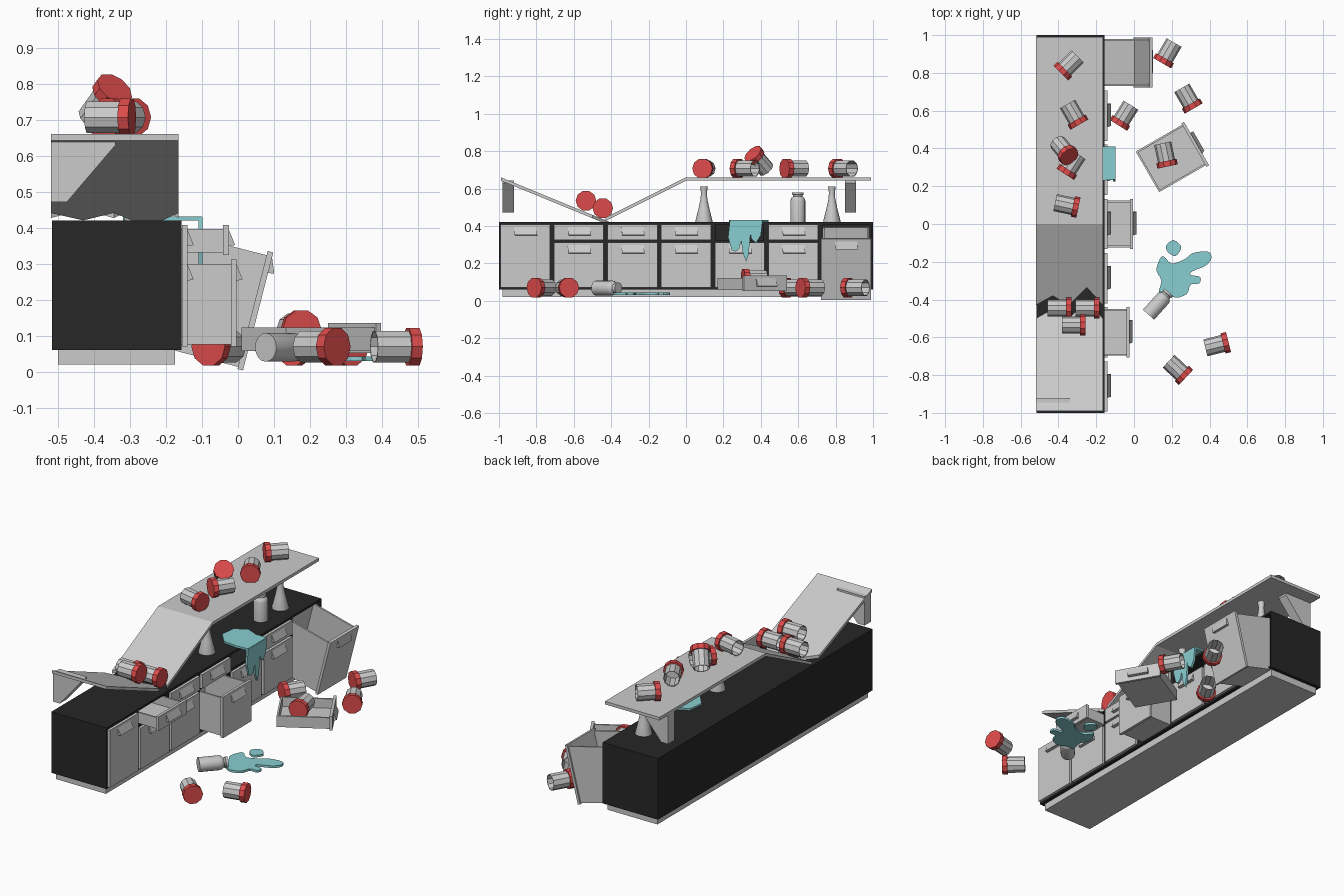
import bpy, bmesh, math
from mathutils import Vector, Matrix

if "Cube" in bpy.data.objects:
    bpy.data.objects.remove(bpy.data.objects["Cube"])


def material(name, rgb):
    m = bpy.data.materials.new(name)
    m.diffuse_color = (*rgb, 1)
    m.use_nodes = True
    m.node_tree.nodes["Principled BSDF"].inputs["Base Color"].default_value = m.diffuse_color
    return m


RED = material("red", (0.72, 0.07, 0.07))
CYAN = material("cyan", (0.25, 0.62, 0.64))
DARK = material("dark", (0.02, 0.02, 0.02))


def finish(name, bm, mat=None, matrix=None, smooth=False):
    bmesh.ops.recalc_face_normals(bm, faces=bm.faces)
    me = bpy.data.meshes.new(name)
    bm.to_mesh(me)
    bm.free()
    ob = bpy.data.objects.new(name, me)
    bpy.context.collection.objects.link(ob)
    if mat:
        me.materials.append(mat)
    if matrix:
        ob.matrix_world = matrix
    if smooth:
        bpy.context.view_layer.objects.active = ob
        ob.select_set(True)
        bpy.ops.object.shade_smooth_by_angle(angle=math.radians(35))
        ob.select_set(False)
    return ob


def add_box(bm, lo, hi):
    lo, hi = Vector(lo), Vector(hi)
    m = Matrix.Translation((lo + hi) / 2) @ Matrix.Diagonal((*(hi - lo), 1))
    bmesh.ops.create_cube(bm, size=1, matrix=m)


def box(name, lo, hi, mat=None):
    bm = bmesh.new()
    add_box(bm, lo, hi)
    return finish(name, bm, mat)


def add_prism(bm, pts, offset):
    a = [bm.verts.new(p) for p in pts]
    b = [bm.verts.new(Vector(p) + Vector(offset)) for p in pts]
    bm.faces.new(a)
    bm.faces.new(b[::-1])
    for i in range(len(a)):
        j = (i + 1) % len(a)
        bm.faces.new((a[i], b[i], b[j], a[j]))


def prism(name, pts, offset, mat=None):
    bm = bmesh.new()
    add_prism(bm, pts, offset)
    return finish(name, bm, mat)


def lathe(name, profile, sides, matrix, mat=None, smooth=False):
    bm = bmesh.new()
    rings = []
    for r, z in profile:
        rings.append([bm.verts.new((r * math.cos(t), r * math.sin(t), z))
                      for t in (2 * math.pi * i / sides for i in range(sides))])
    for a, b in zip(rings, rings[1:]):
        for i in range(sides):
            j = (i + 1) % sides
            bm.faces.new((a[i], a[j], b[j], b[i]))
    bm.faces.new(rings[0])
    bm.faces.new(rings[-1])
    return finish(name, bm, mat, matrix, smooth)


def smooth_loop(pts, steps=3):
    out, n = [], len(pts)
    P = [Vector(p) for p in pts]
    for i in range(n):
        a, b, c, d = P[i - 1], P[i], P[(i + 1) % n], P[(i + 2) % n]
        for s in range(steps):
            t = s / steps
            out.append(0.5 * (2 * b + (c - a) * t + (2 * a - 5 * b + 4 * c - d) * t * t
                              + (3 * b - a - 3 * c + d) * t ** 3))
    return out


# Cabinet body and plinth
body = box("cabinet_body", (-0.517, -1, 0.06), (-0.157, 1, 0.42), DARK)
box("plinth", (-0.5, -0.98, 0.02), (-0.175, 0.98, 0.06))


# Drawers: front face at local x=0, bottom at z=0
def drawer(name, height, matrix, tray=False):
    bm = bmesh.new()
    add_box(bm, (-0.016, -0.133, 0), (0, 0.133, height))
    top = height - 0.014
    add_prism(bm, [(0, -0.06, top), (0.017, -0.055, top - 0.042), (0, -0.055, top - 0.045)], (0, 0.12, 0))
    if tray:
        z1 = height - 0.012
        add_box(bm, (-0.3, -0.124, 0.006), (-0.016, 0.124, 0.016))
        add_box(bm, (-0.3, -0.124, 0.016), (-0.29, 0.124, z1))
        for y in (-0.124, 0.114):
            add_box(bm, (-0.29, y, 0.016), (-0.016, y + 0.01, z1))
    return finish(name, bm, None, matrix)


UP, LOW, FULL = (0.325, 0.083), (0.07, 0.242), (0.07, 0.338)
centres = [-0.86 + 0.2867 * i for i in range(7)]
opened = {(1, UP): -0.025, (3, LOW): -0.004, (4, UP): None, (6, FULL): None}
for i, y in enumerate(centres):
    for z, h in ([FULL] if i in (0, 6) else [UP, LOW]):
        key = (i, (z, h))
        x = opened.get(key, -0.14)
        if key in opened:
            cut = box("drawer_cutter", (-0.48, y - 0.128, z), (-0.1, y + 0.128, z + h))
            cut.hide_render = True
            cut.hide_viewport = True
            mod = body.modifiers.new("opening", 'BOOLEAN')
            mod.operation, mod.object = 'DIFFERENCE', cut
        if x is not None:
            drawer("drawer", h, Matrix.Translation((x, y, z)), key in opened)
drawer("tilted_drawer", 0.338, Matrix.Translation((0.014, 0.855, 0.004))
       @ Matrix.Rotation(math.radians(14.4), 4, 'Y'), True)
drawer("fallen_drawer", 0.083, Matrix.Translation((0.331, 0.426, 0.052))
       @ Matrix.Rotation(math.radians(30), 4, 'Z'), True)

# Broken shelf with jagged edges
X0, X1 = -0.52, -0.165
jag = [(X0, -0.43), (-0.43, -0.38), (-0.345, -0.43), (-0.25, -0.335), (X1, -0.43)]
bm = bmesh.new()
add_prism(bm, [(X0, 0, 0.66), (X1, 0, 0.66), (X1, 0.99, 0.66), (X0, 0.99, 0.66)], (0, 0, -0.018))
add_prism(bm, [(X1, 0, 0.66), (X0, 0, 0.66)] + [(x, y, 0.66 + 0.5 * y) for x, y in jag], (0, 0, -0.018))
finish("shelf_long_piece", bm)
prism("shelf_short_piece", [(X1, -0.99, 0.66), (X0, -0.99, 0.66)]
      + [(x, y - 0.07, 0.66 - 0.41 * (y + 0.92)) for x, y in jag], (0, 0, -0.018))
for y in (-0.98, 0.85):
    prism("shelf_bracket", [(X0, y, 0.642), (X0, y, 0.472), (-0.475, y, 0.472), (-0.34, y, 0.63),
                            (-0.34, y, 0.642)], (0, 0.06, 0))


# Jars with red lids
def jar(pos, d):
    m = Matrix.Translation(pos) @ Vector(d).to_track_quat('Z', 'Y').to_matrix().to_4x4()
    lathe("jar", [(0.042, 0.03), (0.042, -0.064), (0.046, -0.064), (0.046, 0.034)], 10, m)
    lathe("jar_lid", [(0.055, 0.032), (0.055, 0.062)], 10, m, RED)


def heading(deg, z=0):
    return (math.cos(math.radians(deg)), math.sin(math.radians(deg)), z)


for x, y, z, a in [(-0.343, 0.842, 0.707, 225), (-0.32, 0.58, 0.707, -60), (-0.33, 0.315, 0.707, 237),
                   (-0.355, 0.1, 0.707, -12), (-0.393, -0.445, 0.495, 0), (-0.245, -0.445, 0.495, 0),
                   (-0.318, -0.535, 0.535, 0), (0.18, 0.905, 0.07, 240), (0.285, 0.665, 0.07, -60),
                   (-0.05, 0.575, 0.07, 238), (0.165, 0.365, 0.118, -78), (0.44, -0.64, 0.07, 14),
                   (0.23, -0.77, 0.07, -43)]:
    jar((x, y, z), heading(a))
jar((-0.372, 0.392, 0.746), (0.5, -0.6, 0.7))

# Bottles and flasks
bottle = [(0.04, 0), (0.04, 0.115), (0.036, 0.128), (0.026, 0.137), (0.026, 0.145), (0.03, 0.147), (0.03, 0.16)]
flask = [(0.046, 0), (0.046, 0.006), (0.03, 0.07), (0.018, 0.125), (0.016, 0.16), (0.021, 0.192)]
lathe("bottle", bottle, 16, Matrix.Translation((-0.27, 0.598, 0.42)), None, True)
lathe("spilled_bottle", bottle, 16, Matrix.Translation((0.077, -0.48, 0.068))
      @ Vector(heading(48)).to_track_quat('Z', 'Y').to_matrix().to_4x4(), None, True)
for y in (0.096, 0.78):
    lathe("flask", flask, 16, Matrix.Translation((-0.27, y, 0.42)), None, True)

# Spilled liquid on the floor
puddle = [(0.13, -0.2), (0.155, -0.17), (0.2, -0.21), (0.27, -0.185), (0.31, -0.155), (0.39, -0.145),
          (0.41, -0.18), (0.38, -0.22), (0.31, -0.25), (0.3, -0.27), (0.35, -0.28), (0.345, -0.315),
          (0.3, -0.32), (0.28, -0.37), (0.22, -0.39), (0.17, -0.365), (0.13, -0.37), (0.145, -0.3), (0.12, -0.25)]
drop = [(0.21, -0.085), (0.25, -0.12), (0.235, -0.155), (0.215, -0.17), (0.18, -0.15), (0.17, -0.115)]
for nm, loop in (("puddle", puddle), ("puddle_drop", drop)):
    prism(nm, smooth_loop([(x, y, 0.043) for x, y in loop]), (0, 0, -0.013), CYAN)

# Spill on the worktop running over the edge
top = [(-0.1, 0.235), (-0.1, 0.41), (-0.17, 0.41), (-0.24, 0.44), (-0.31, 0.4), (-0.32, 0.31), (-0.26, 0.24), (-0.17, 0.23)]
prism("worktop_spill", [(x, y, 0.431) for x, y in top], (0, 0, -0.011), CYAN)
drips = [(0.235, 0.43), (0.41, 0.43), (0.4, 0.35), (0.375, 0.31), (0.35, 0.33), (0.345, 0.36), (0.335, 0.25), (0.322, 0.21),
         (0.305, 0.25), (0.295, 0.32), (0.285, 0.28), (0.265, 0.262), (0.245, 0.27), (0.225, 0.34)]
prism("spill_drips", [(-0.098, y, z) for y, z in drips], (-0.012, 0, 0), CYAN)
